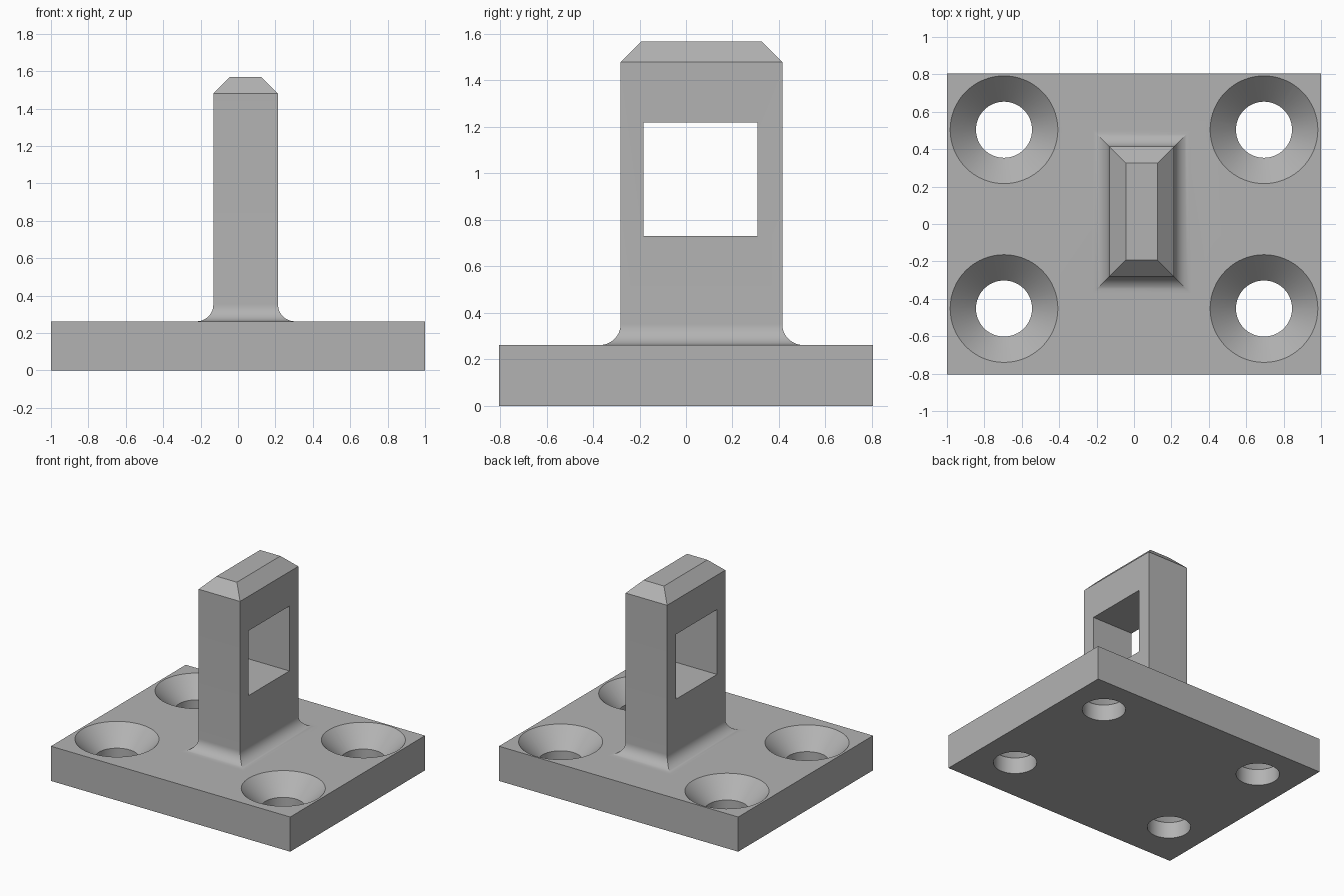
import bpy, bmesh, math

cube = bpy.data.objects.get("Cube")
if cube:
    bpy.data.objects.remove(cube, do_unlink=True)

PLATE_TOP, POST_TOP = 0.262, 1.568
FILLET, CHAMFER = 0.09, 0.088

grey = bpy.data.materials.new("plain grey")
grey.use_nodes = True
colour = (0.45, 0.45, 0.45, 1)
grey.diffuse_color = colour
grey.node_tree.nodes["Principled BSDF"].inputs["Base Color"].default_value = colour


def loft(name, rings):
    """Skin a stack of closed rings and cap both ends."""
    bm = bmesh.new()
    loops = [[bm.verts.new(p) for p in ring] for ring in rings]
    n = len(loops[0])
    for low, high in zip(loops, loops[1:]):
        for i in range(n):
            j = (i + 1) % n
            bm.faces.new((low[i], low[j], high[j], high[i]))
    bm.faces.new(loops[0][::-1])
    bm.faces.new(loops[-1])
    mesh = bpy.data.meshes.new(name)
    bm.to_mesh(mesh)
    bm.free()
    mesh.materials.append(grey)
    obj = bpy.data.objects.new(name, mesh)
    bpy.context.collection.objects.link(obj)
    return obj


def rect(x0, x1, y0, y1, z, grow=0):
    x0, x1, y0, y1 = x0 - grow, x1 + grow, y0 - grow, y1 + grow
    return [(x0, y0, z), (x1, y0, z), (x1, y1, z), (x0, y1, z)]


def circle(x, y, z, r, n=64):
    angles = [2 * math.pi * i / n for i in range(n)]
    return [(x + r * math.cos(a), y + r * math.sin(a), z) for a in angles]


def combine(target, tool, operation):
    mod = target.modifiers.new(tool.name, 'BOOLEAN')
    mod.operation, mod.solver, mod.object = operation, 'EXACT', tool
    bpy.context.view_layer.objects.active = target
    bpy.ops.object.modifier_apply(modifier=mod.name)
    bpy.data.objects.remove(tool, do_unlink=True)


# Base plate
plate_size = (-1, 1, -0.805, 0.805)
bracket = loft("mounting_bracket", [rect(*plate_size, 0), rect(*plate_size, PLATE_TOP)])

# Upright post: curved foot, straight shaft, chamfered top
post_size = (-0.132, 0.214, -0.281, 0.414)
rings = [rect(*post_size, PLATE_TOP - 0.1, FILLET)]
for i in range(13):
    a = math.pi / 2 * i / 12
    rings.append(rect(*post_size, PLATE_TOP + FILLET * (1 - math.cos(a)),
                      FILLET * (1 - math.sin(a))))
rings.append(rect(*post_size, POST_TOP - CHAMFER))
rings.append(rect(*post_size, POST_TOP, -CHAMFER))
combine(bracket, loft("post", rings), 'UNION')

# Square window through the post
window_size = (-0.5, 0.5, -0.182, 0.308)
window = loft("window_cutter", [rect(*window_size, 0.73), rect(*window_size, 1.22)])
combine(bracket, window, 'DIFFERENCE')

# Countersunk screw holes
RIM, BORE = 0.288, 0.15
for x in (-0.695, 0.695):
    for y in (-0.452, 0.504):
        cone_bottom = PLATE_TOP - (RIM - BORE)
        cutter = loft("screw_hole_cutter", [
            circle(x, y, -0.1, BORE), circle(x, y, cone_bottom, BORE),
            circle(x, y, PLATE_TOP, RIM), circle(x, y, PLATE_TOP + 0.02, RIM)])
        combine(bracket, cutter, 'DIFFERENCE')

# Smooth the curved faces, keep the edges crisp
bpy.ops.object.select_all(action='DESELECT')
bracket.select_set(True)
bpy.context.view_layer.objects.active = bracket
bpy.ops.object.shade_smooth_by_angle(angle=math.radians(25))
